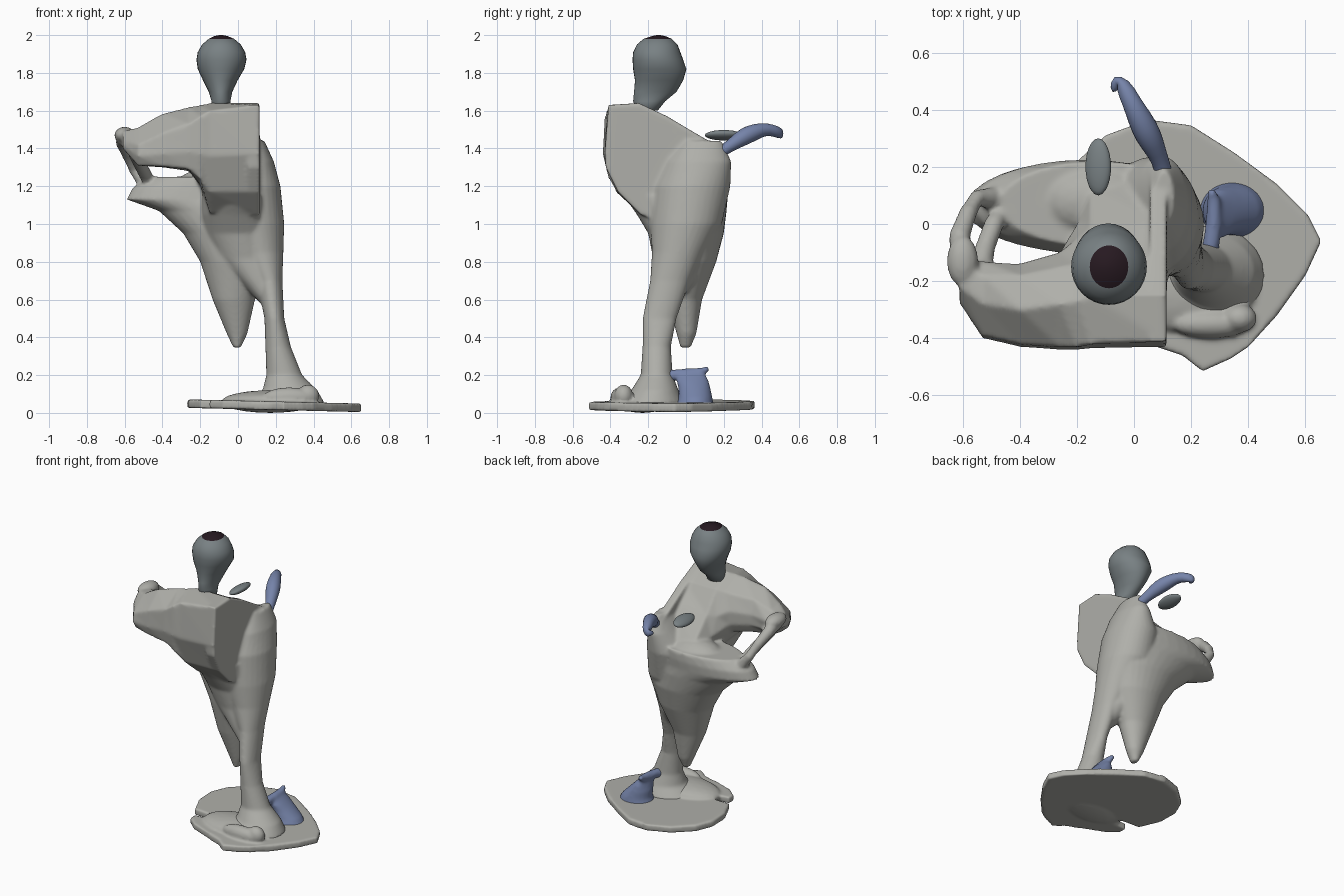
import bpy, bmesh, math
from mathutils import Vector, Matrix


def material(name, col):
    m = bpy.data.materials.new(name)
    m.diffuse_color = (*col, 1)
    return m


def skin(bm, rings):
    """Close a list of vertex-coordinate rings into a solid."""
    part = bmesh.new()
    vs = [[part.verts.new(p) for p in r] for r in rings]
    n = len(vs[0])
    for a, b in zip(vs, vs[1:]):
        for i in range(n):
            j = (i + 1) % n
            part.faces.new((a[i], a[j], b[j], b[i]))
    part.faces.new(vs[0][::-1])
    part.faces.new(vs[-1])
    bmesh.ops.recalc_face_normals(part, faces=part.faces)
    me = bpy.data.meshes.new("part")
    part.to_mesh(me)
    part.free()
    bm.from_mesh(me)
    bpy.data.meshes.remove(me)


def loft(bm, rows, n=32):
    """Rows of z, xmin, xmax, ymin, ymax become stacked ovals."""
    rings = []
    for z, x0, x1, y0, y1 in rows:
        rings.append([((x0 + x1) / 2 + (x1 - x0) / 2 * math.cos(2 * math.pi * i / n),
                       (y0 + y1) / 2 + (y1 - y0) / 2 * math.sin(2 * math.pi * i / n), z)
                      for i in range(n)])
    skin(bm, rings)


def tube(bm, pts, n=12):
    """Points of x, y, z, radius become a bent tube."""
    p = [Vector(q[:3]) for q in pts]
    rings = []
    for k, q in enumerate(pts):
        t = p[min(k + 1, len(p) - 1)] - p[max(k - 1, 0)]
        rot = t.to_track_quat('Z', 'Y')
        rings.append([p[k] + rot @ Vector((q[3] * math.cos(2 * math.pi * i / n),
                                           q[3] * math.sin(2 * math.pi * i / n), 0))
                      for i in range(n)])
    skin(bm, rings)


def prism(bm, pts, axis, lo, hi):
    """Extrude a 2D outline along x or z."""
    def at(p, d):
        return (d, *p) if axis == 'x' else (*p, d)
    skin(bm, [[at(p, lo) for p in pts], [at(p, hi) for p in pts]])


def blob(bm, c, s):
    bmesh.ops.create_icosphere(bm, subdivisions=3, radius=1,
                               matrix=Matrix.Translation(c) @ Matrix.Diagonal((*s, 1)))


def finish(name, bm, mat, voxel=0.0, smooth=0, subdiv=0):
    me = bpy.data.meshes.new(name)
    bm.to_mesh(me)
    bm.free()
    me.materials.append(mat)
    me.shade_smooth()
    ob = bpy.data.objects.new(name, me)
    bpy.context.collection.objects.link(ob)
    if voxel:
        r = ob.modifiers.new("merge", 'REMESH')
        r.mode, r.voxel_size, r.use_smooth_shade = 'VOXEL', voxel, True
    if subdiv:
        s = ob.modifiers.new("round", 'SUBSURF')
        s.levels = s.render_levels = subdiv
    if smooth:
        s = ob.modifiers.new("soften", 'SMOOTH')
        s.factor, s.iterations = 0.5, smooth
    return ob


stone = material("stone", (0.43, 0.43, 0.40))
slate = material("slate", (0.19, 0.22, 0.23))
blue = material("blue", (0.18, 0.23, 0.4))
black = material("black", (0.02, 0.01, 0.015))

# Draped body
bm = bmesh.new()
# side wall of the drape
prism(bm, [(-.41, 1.63), (-.25, 1.64), (-.1, 1.57), (0, 1.51), (.12, 1.44), (.2, 1.37),
           (.23, 1.3), (.2, 1.1), (-.1, 1.0), (-.24, 1.05), (-.36, 1.17), (-.425, 1.3),
           (-.43, 1.38)], 'x', .055, .115)
# chest underside tapering into the leg
loft(bm, [(.58, .12, .22, -.17, -.04), (.7, .0, .21, -.175, .05), (.82, -.12, .2, -.175, .1),
          (.95, -.18, .18, -.2, .1), (1.05, -.195, .15, -.26, .1), (1.15, -.19, .13, -.33, .1)])
# chest and raised arm: cross-sections of y, z along x
arm = [(.11, [(-.36, 1.17), (-.43, 1.37), (-.41, 1.63), (-.25, 1.64), (-.12, 1.57), (.0, 1.46), (.15, 1.28), (-.05, 1.03), (-.24, 1.05)]),
       (-.15, [(-.37, 1.17), (-.435, 1.36), (-.42, 1.6), (-.25, 1.64), (-.12, 1.57), (-.01, 1.43), (.13, 1.28), (-.05, 1.03), (-.24, 1.06)]),
       (-.2, [(-.41, 1.24), (-.44, 1.37), (-.43, 1.57), (-.27, 1.63), (-.14, 1.56), (-.05, 1.42), (.0, 1.3), (-.08, 1.2), (-.25, 1.21)]),
       (-.26, [(-.42, 1.29), (-.44, 1.38), (-.43, 1.53), (-.28, 1.62), (-.15, 1.55), (-.1, 1.45), (-.1, 1.36), (-.13, 1.3), (-.25, 1.28)]),
       (-.4, [(-.41, 1.305), (-.43, 1.37), (-.42, 1.48), (-.3, 1.585), (-.18, 1.54), (-.14, 1.45), (-.14, 1.38), (-.17, 1.32), (-.3, 1.3)]),
       (-.53, [(-.37, 1.31), (-.4, 1.36), (-.39, 1.42), (-.28, 1.51), (-.18, 1.5), (-.13, 1.44), (-.14, 1.38), (-.18, 1.33), (-.28, 1.31)]),
       (-.61, [(-.27, 1.4), (-.28, 1.42), (-.27, 1.44), (-.22, 1.49), (-.15, 1.49), (-.12, 1.45), (-.13, 1.42), (-.17, 1.4), (-.22, 1.4)])]
skin(bm, [[(x, *p) for p in sec] for x, sec in arm])
# skirt with pointed tail
loft(bm, [(.345, -.025, .015, -.03, .025), (.42, -.06, .05, -.05, .055), (.6, -.135, .09, -.1, .085),
          (.8, -.2, .18, -.14, .16), (.95, -.29, .22, -.14, .2), (1.07, -.42, .22, -.12, .215),
          (1.13, -.59, .22, -.1, .22), (1.19, -.56, .22, -.09, .225), (1.25, -.47, .21, -.08, .22)])
# standing leg and hip column
loft(bm, [(.05, .05, .46, -.36, .0), (.12, .13, .42, -.29, -.04), (.2, .15, .34, -.24, -.07),
          (.35, .145, .28, -.23, -.08), (.5, .14, .245, -.23, -.05), (.7, .1, .235, -.19, .02),
          (.85, 0, .24, -.18, .1), (1., -.1, .245, -.19, .19), (1.2, -.1, .225, -.17, .235),
          (1.33, 0, .19, -.1, .24), (1.44, .07, .14, -.01, .19)])
# back valley filler, hand, bent forearm and inner link
blob(bm, (-.13, .08, 1.2), (.2, .13, .1))
blob(bm, (-.6, -.13, 1.47), (.055, .09, .045))
tube(bm, [(-.6, -.15, 1.46, .045), (-.61, -.04, 1.43, .038), (-.58, .04, 1.36, .032),
          (-.55, .09, 1.29, .03), (-.48, .09, 1.2, .045)])
tube(bm, [(-.54, -.16, 1.38, .045), (-.52, -.08, 1.32, .035), (-.49, .0, 1.26, .035),
          (-.46, .05, 1.2, .03)])
finish("draped_body", bm, stone, voxel=.01, smooth=6)

# Irregular base plate with lumps
bm = bmesh.new()
prism(bm, [(-.22, .2), (-.1, .31), (.05, .365), (.2, .345), (.35, .25), (.5, .14), (.61, .03),
           (.655, -.06), (.6, -.18), (.5, -.32), (.4, -.43), (.34, -.47), (.24, -.515), (.17, -.46),
           (.05, -.42), (-.08, -.37), (-.15, -.31), (-.15, -.26), (-.04, -.25), (-.04, -.2),
           (-.2, -.19), (-.26, -.06), (-.27, .08)], 'z', .01, .055)
# tilt slightly towards +x
for v in bm.verts:
    v.co.z += .01 - .024 * v.co.x
blob(bm, (.17, -.23, .06), (.26, .15, .06))
blob(bm, (.27, -.35, .08), (.14, .05, .055))
blob(bm, (.37, -.33, .09), (.06, .05, .06))
finish("base_plate", bm, stone, voxel=.009, smooth=5)

# Trailing blue foot on the base
bm = bmesh.new()
loft(bm, [(.03, .22, .47, -.06, .15), (.08, .24, .44, -.04, .14), (.13, .24, .39, -.04, .13),
          (.17, .25, .35, -.05, .12), (.21, .26, .31, -.04, .1)], 20)
tube(bm, [(.26, -.13, .17, .04), (.27, -.07, .2, .03), (.28, 0, .205, .03),
          (.28, .08, .215, .025), (.27, .12, .235, .014)])
finish("trailing_foot", bm, blue, voxel=.009, smooth=8)

# Head and neck
bm = bmesh.new()
loft(bm, [(1.6, -.15, -.03, -.26, -.15), (1.65, -.14, -.04, -.28, -.11), (1.7, -.155, -.03, -.275, -.05),
          (1.76, -.185, -.002, -.27, -.015), (1.82, -.213, .033, -.28, .002), (1.87, -.22, .045, -.283, -.015),
          (1.91, -.213, .038, -.28, -.03), (1.95, -.19, .015, -.26, -.045), (1.98, -.155, -.02, -.225, -.075),
          (1.995, -.125, -.055, -.18, -.11), (2.0, -.1, -.08, -.155, -.135)])
head = finish("head", bm, slate)
head.data.materials.append(black)
for f in head.data.polygons:
    if f.center.z > 1.985:
        f.material_index = 1

# Blue plume at the back
bm = bmesh.new()
tube(bm, [(.11, .14, 1.36, .035), (.1, .2, 1.39, .03), (.08, .25, 1.425, .035), (.05, .31, 1.465, .05),
          (.02, .37, 1.49, .045), (-.01, .43, 1.505, .033), (-.04, .49, 1.485, .032),
          (-.06, .51, 1.475, .026), (-.075, .46, 1.47, .012)])
finish("plume", bm, blue, subdiv=1)

# Floating leaf behind the shoulder
bm = bmesh.new()
blob(bm, (0, 0, 0), (.047, .1, .024))
bm.transform(Matrix.Translation((-.125, .2, 1.47)) @ Matrix.Rotation(math.radians(-20), 4, 'Y'))
finish("leaf", bm, slate)
